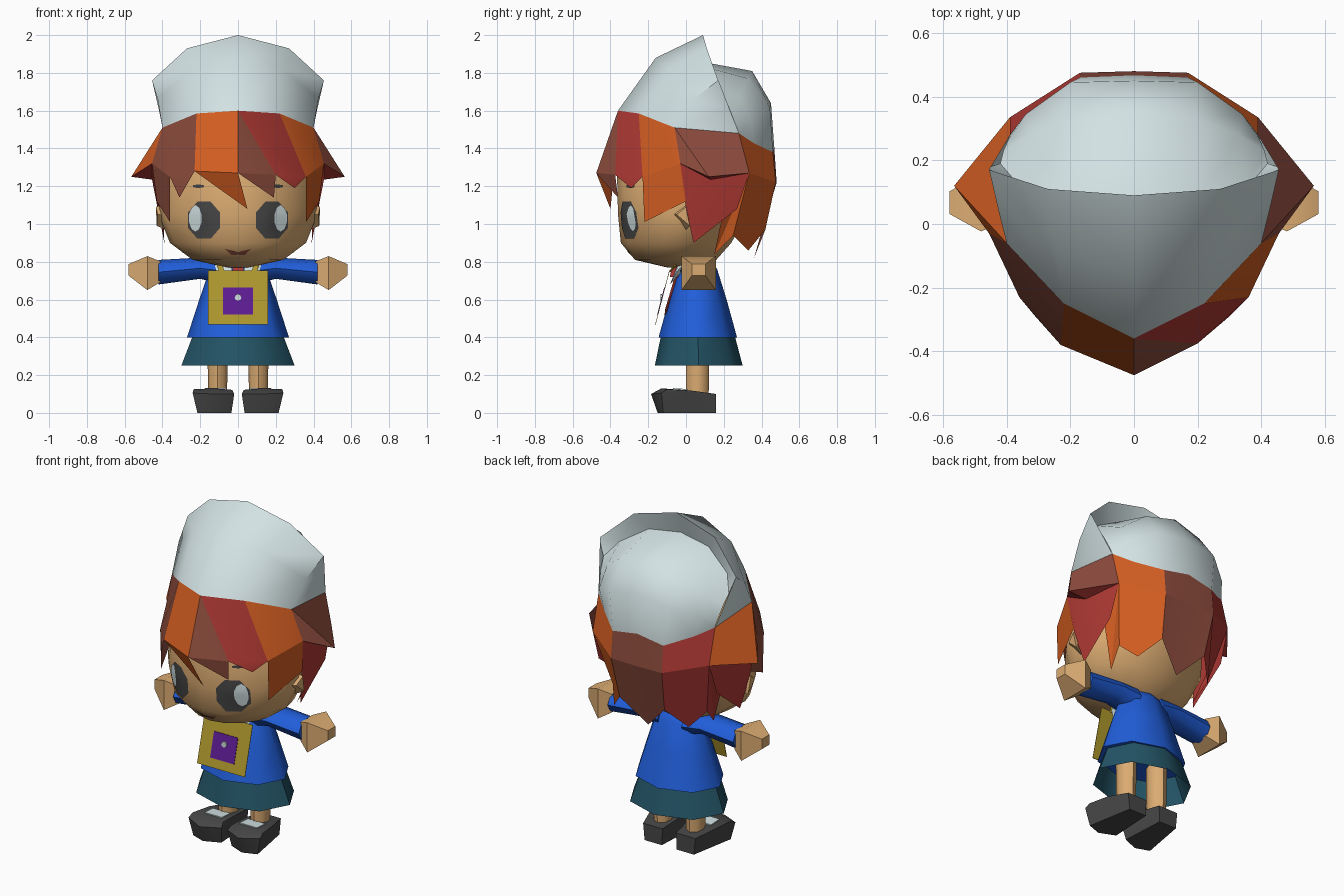
import bpy, bmesh, math
from mathutils import Vector
from mathutils.bvhtree import BVHTree

if "Cube" in bpy.data.objects:
    bpy.data.objects.remove(bpy.data.objects["Cube"])

COL = {
    "orange": (.66, .112, .016), "red": (.44, .042, .035), "brown": (.28, .076, .049),
    "white": (.65, .76, .77), "skin": (.71, .41, .168), "blue": (.015, .112, .70),
    "teal": (.017, .088, .132), "charcoal": (.062, .062, .062),
    "yellow": (.43, .315, .027), "purple": (.11, .012, .29)}
MAT = {}
for k, c in COL.items():
    MAT[k] = bpy.data.materials.new(k)
    MAT[k].diffuse_color = (*c, 1)


def finish(name, bm, mats, smooth=35):
    bmesh.ops.remove_doubles(bm, verts=bm.verts, dist=.0005)
    bmesh.ops.recalc_face_normals(bm, faces=bm.faces)
    me = bpy.data.meshes.new(name)
    bm.to_mesh(me)
    bm.free()
    for m in mats:
        me.materials.append(MAT[m])
    ob = bpy.data.objects.new(name, me)
    bpy.context.collection.objects.link(ob)
    if smooth:
        bpy.ops.object.select_all(action='DESELECT')
        ob.select_set(True)
        bpy.context.view_layer.objects.active = ob
        bpy.ops.object.shade_smooth_by_angle(angle=math.radians(smooth))
    return ob


def loft(name, rings, mat, n=8, axis='z', off=(0, 0), caps=True, phase=0, smooth=50, pinch=1):
    """rings: (position, half width, low, high) of ellipses along z or x; pinch narrows the low side"""
    bm = bmesh.new()
    loops = []
    for t, a, lo, hi in rings:
        loop = []
        for i in range(n):
            w = 2 * math.pi * (i + phase) / n
            sn = math.sin(w)
            if sn < 0:
                sn = -abs(sn) ** pinch
            u, v = a * math.cos(w), (lo + hi) / 2 + (hi - lo) / 2 * sn
            p = (off[0] + u, v, t) if axis == 'z' else (t, off[1] + u, v)
            loop.append(bm.verts.new(p))
        loops.append(loop)
    for p, q in zip(loops, loops[1:]):
        for i in range(n):
            bm.faces.new((p[i], p[(i + 1) % n], q[(i + 1) % n], q[i]))
    if caps:
        bm.faces.new(loops[0])
        bm.faces.new(loops[-1])
    return finish(name, bm, [mat], smooth)


def hull(name, pts, mat, smooth=0):
    bm = bmesh.new()
    for p in pts:
        bm.verts.new(p)
    bmesh.ops.convex_hull(bm, input=bm.verts)
    return finish(name, bm, [mat], smooth)


def sheet(name, rows, mat):
    """grid of points for x >= 0, mirrored to the other side"""
    bm = bmesh.new()
    for s in (1, -1):
        for a, b in zip(rows, rows[1:]):
            for i in range(len(a) - 1):
                q = [a[i], a[i + 1], b[i + 1], b[i]]
                bm.faces.new([bm.verts.new((s * x, y, z)) for x, y, z in q])
    return finish(name, bm, [mat], 50)


# head
head = loft("head", [(.77, .06, -.1, .08), (.81, .24, -.27, .16), (.9, .36, -.345, .24),
                     (1.05, .42, -.36, .32), (1.25, .40, -.365, .36), (1.42, .30, -.30, .36),
                     (1.52, .15, -.18, .25)], "skin", 16, pinch=1.3)
bmh = bmesh.new()
bmh.from_mesh(head.data)
tree = BVHTree.FromBMesh(bmh)


# painted face details laid onto the head surface
def decal(name, outline, mat, lift):
    bm = bmesh.new()
    cx = sum(p[0] for p in outline) / len(outline)
    cz = sum(p[1] for p in outline) / len(outline)

    def put(x, z):
        hit = tree.ray_cast(Vector((x, -2, z)), Vector((0, 1, 0)))[0]
        return bm.verts.new((x, hit.y - lift, z))
    rings = [[put(cx + (x - cx) * f, cz + (z - cz) * f) for x, z in outline]
             for f in (1, .75, .5, .25)]
    n = len(outline)
    for p, q in zip(rings, rings[1:]):
        for i in range(n):
            bm.faces.new((p[i], p[(i + 1) % n], q[(i + 1) % n], q[i]))
    bm.faces.new(rings[-1])
    ob = finish(name, bm, [mat], 60)
    if sum(f.normal.y for f in ob.data.polygons) > 0:
        ob.data.flip_normals()


def oval(cx, cz, rx, rz, n):
    return [(cx + rx * math.cos(2 * math.pi * (i + .5) / n),
             cz + rz * math.sin(2 * math.pi * (i + .5) / n)) for i in range(n)]


for s, side in ((1, "right"), (-1, "left")):
    decal(side + "_eye", oval(s * .18, 1.02, .092, .106, 8), "charcoal", .006)
    decal(side + "_eye_shine", oval(s * .226, 1.03, .034, .07, 10), "white", .012)
    decal(side + "_eyebrow", oval(s * .21, 1.2, .034, .01, 6), "charcoal", .006)
    hull(side + "_ear", [(s * x, y, z) for x, y, z in
         [(.38, -.08, 1.05), (.38, 0, 1.11), (.38, 0, .97), (.435, .0, 1.09),
          (.43, .02, .99), (.425, -.05, 1.05)]], "skin")
decal("mouth", [(-.07, .868), (-.03, .852), (.03, .852), (.07, .868), (.035, .836), (-.035, .836)],
      "brown", .006)

# hat rim shared by hat and hair
R = [(0, -.36, 1.6), (.22, -.25, 1.585), (.40, -.06, 1.51), (.39, .28, 1.48),
     (.17, .46, 1.38), (0, .467, 1.41)]
ridge = [(0, .09, 2), (.27, .11, 1.93), (.455, .17, 1.76), (.45, .18, 1.74)]
sheet("hat_front", [R[:4], [(0, -.16, 1.88), (.24, -.09, 1.82), (.425, .04, 1.66),
                            (.42, .23, 1.61)], ridge], "white")
dome = [(0, .05, 1.865), (.2, .07, 1.84), (.36, .12, 1.74), (.42, .19, 1.66)]
sheet("hat_ridge_back", [ridge, dome], "white")
sheet("hat_dome", [dome, [(0, .35, 1.81), (.19, .33, 1.77), (.33, .28, 1.67), (.41, .23, 1.60)],
                   [(0, .45, 1.64), (.2, .445, 1.61), (.34, .345, 1.55), (.395, .265, 1.52)],
                   [R[5], R[4], (.30, .355, 1.43), R[3]]], "white")

# hair: locks hang from the rim, bulge, and end in points
bm = bmesh.new()
HAIR = ["orange", "red", "brown"]
M0, M3, M4, M5 = (0, -.475, 1.27), (.455, -.03, 1.32), (.39, .335, 1.27), (.17, .475, 1.22)
M2, TUFT, IN = (.36, -.23, 1.25), (.565, .12, 1.25), (.455, .13, 1.235)
B, C = (.39, .04, .9), (.395, .27, 1.08)                     # side lock ends
E, G, N = (.29, .15, .84), (.25, .33, .86), (.315, .25, .94)  # back lock ends
MB, H, N0 = (0, .48, 1.22), (0, .36, .82), (.15, .42, .97)    # nape lock
LOCK = (.36, -.22, 1.01)


def lock(color, s, *pts):
    f = bm.faces.new([bm.verts.new((s * x, y, z)) for x, y, z in pts])
    f.material_index = HAIR.index(color)


# fringe, right half
M1 = (.2, -.375, 1.26)
lock("brown", 1, R[0], M1, M0)
lock("brown", 1, M0, M1, (.19, -.36, 1.14))
lock("red", 1, R[0], R[1], M2, M1)
lock("red", 1, M1, M2, (.30, -.29, 1.19))
# fringe, left half
L1 = (.23, -.38, 1.28)
lock("orange", -1, R[0], R[1], L1, M0)
lock("orange", -1, M0, L1, (-.05, -.40, 1.08))
lock("brown", -1, R[1], M2, L1)
lock("brown", -1, L1, M2, (.31, -.29, 1.14))
for s, temple, tuft, back in ((1, "orange", "brown", "orange"), (-1, "brown", "orange", "red")):
    lock(temple, s, R[1], R[2], M3, M2)
    lock(temple, s, M2, M3, (.43, 0, 1.12), LOCK)
    lock(tuft, s, R[2], R[3], M4, TUFT)
    lock(tuft, s, R[2], TUFT, M3)
    lock("red", s, M3, TUFT, IN)
    lock("red", s, TUFT, M4, IN)
    lock("red", s, M3, IN, B, (.425, 0, 1.08))
    lock("red", s, IN, M4, C)
    lock("red", s, IN, C, B)
    lock(back, s, R[3], R[4], M5, M4)
    lock(back, s, M4, M5, N0, G, N)
    lock(back, s, M4, N, E)
    lock(back, s, M4, E, (.38, .2, 1.08))
    lock("brown", s, R[4], R[5], MB, M5)
    lock("brown", s, M5, MB, H, N0)
finish("hair", bm, HAIR, 20)

# clothes
loft("tunic", [(.4, .27, -.145, .27), (.6, .205, -.09, .215), (.76, .15, -.035, .165),
               (.82, .09, .0, .13)], "blue", 8, smooth=65)
loft("skirt", [(.42, .235, -.13, .255), (.25, .3, -.165, .3)], "teal", 8, caps=False)
loft("neck", [(.78, .06, .0, .12), (.86, .06, .0, .12)], "skin", 8)
hull("tie", [(.045, -.11, .55), (-.045, -.11, .55), (.015, -.06, .72), (-.015, -.06, .72),
             (0, -.115, .51), (.0, -.04, .72), (0, -.09, .52)], "red")
hull("tie_knot", [(x, y, z) for x in (-.03, .03) for y, z in
                  ((-.072, .79), (-.085, .72), (-.02, .79), (-.04, .72))], "red")


# bag hanging in front, tilted so the bottom stands away from the body
def bag_plate(name, x0, x1, z0, z1, mat, lift):
    def y(z):
        return -.09 - (.75 - z) * .26 - lift
    hull(name, [(x, y(z) + d, z) for x in (x0, x1) for z in (z0, z1) for d in (0, .003)], mat)


bag_plate("bag", -.16, .16, .468, .755, "yellow", 0)
bag_plate("bag_patch", -.08, .08, .52, .665, "purple", .003)
hull("bag_button", [(.018 * math.cos(a * math.pi / 4), -.128 - d, .612 + .018 * math.sin(a * math.pi / 4))
                    for a in range(8) for d in (0, .008)], "white")

for s, side in ((1, "right"), (-1, "left")):
    def m(pts):
        return [(s * x, y, z) for x, y, z in pts]
    hull(side + "_strap", m([(.10, -.03, .82), (.125, -.02, .81), (.07, -.09, .75), (.10, -.09, .75),
                             (.10, -.015, .81), (.09, -.082, .745)]), "yellow")
    hull(side + "_collar", m([(.03, -.06, .74), (.125, .0, .80), (.04, -.03, .82), (.115, -.055, .74),
                              (.07, -.085, .68), (.06, -.01, .76)]), "white")
    loft(side + "_sleeve", [(s * .08, .095, .68, .822), (s * .2, .09, .71, .822),
                            (s * .42, .085, .68, .81)], "blue", 8, 'x', (0, .065))
    loft(side + "_hand", [(s * .41, .08, .67, .825), (s * .48, .128, .613, .867),
                          (s * .58, .05, .715, .80)], "skin", 4, 'x', (0, .067), phase=.5, smooth=45)
    loft(side + "_leg", [(.09, .05, .0, .12), (.42, .055, .0, .125)], "skin", 8, 'z', (s * .108, 0))
    # shoe with a narrow heel and a broad toe
    hull(side + "_shoe", m([(x, y, z) for x, y, z in
         [(.035, -.11, 0), (.13, -.15, 0), (.215, -.12, 0), (.05, .16, 0), (.165, .16, 0),
          (.02, -.13, .10), (.13, -.185, .10), (.24, -.13, .105), (.03, -.1, .122),
          (.13, -.13, .13), (.235, -.1, .125), (.03, .03, .118), (.215, .03, .118),
          (.045, .16, .10), (.175, .16, .10)]]), "charcoal", 45)
    hull(side + "_sock", m([(x, y, z) for x in (.06, .175) for y, z in
         ((-.07, .131), (.01, .126), (-.07, .121), (.01, .117))]), "white")

for m in bpy.data.materials:
    if m.users and not m.is_grease_pencil:
        m.use_nodes = True
        m.node_tree.nodes["Principled BSDF"].inputs["Base Color"].default_value = m.diffuse_color
